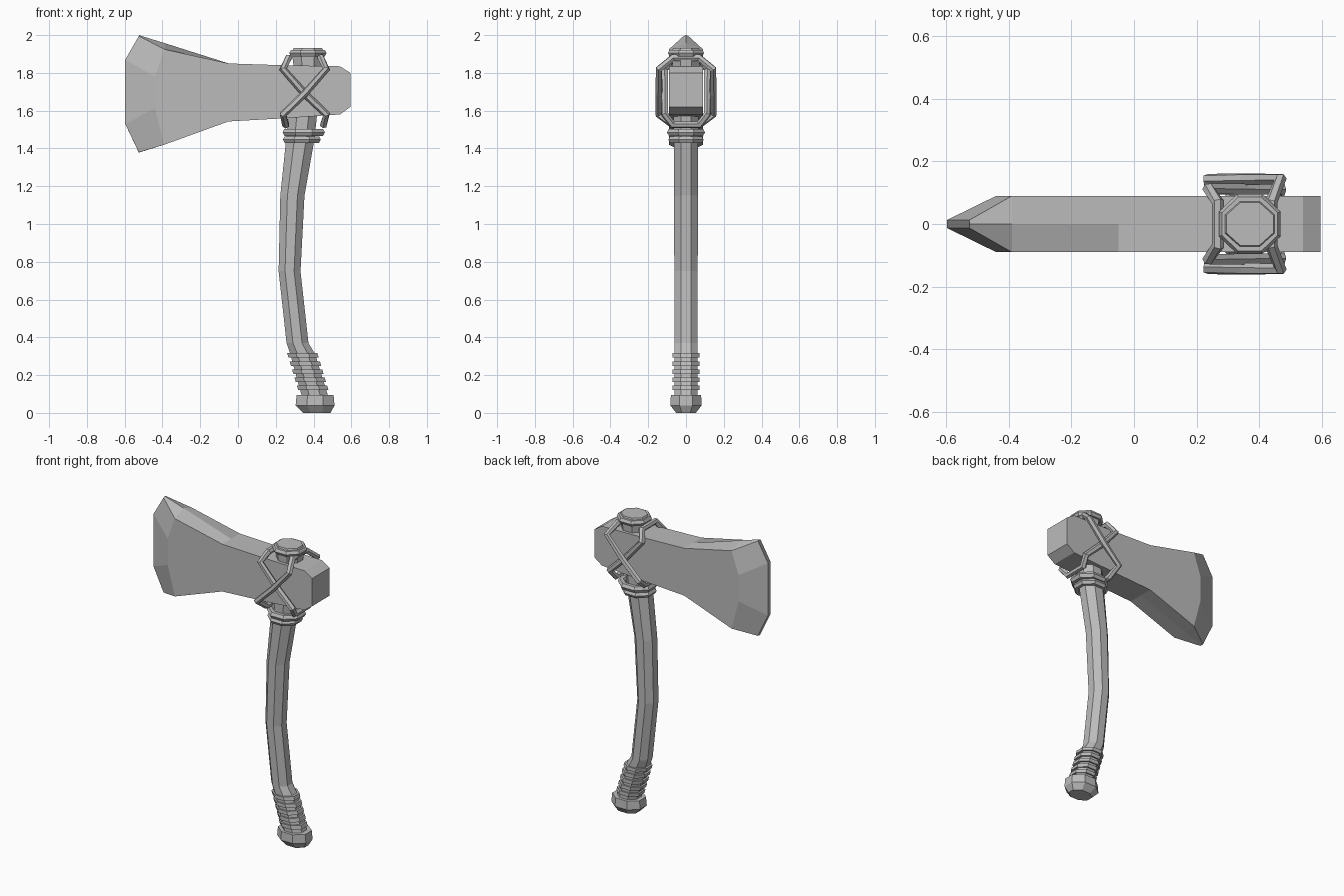
import bpy, bmesh, math

cube = bpy.data.objects.get("Cube")
if cube:
    bpy.data.objects.remove(cube, do_unlink=True)

grey = bpy.data.materials.new("plain_grey")
grey.use_nodes = True
GREY = (0.5, 0.5, 0.5, 1)
grey.diffuse_color = GREY
grey.node_tree.nodes["Principled BSDF"].inputs["Base Color"].default_value = GREY


def add_object(name, data):
    obj = bpy.data.objects.new(name, data)
    data.materials.append(grey)
    bpy.context.collection.objects.link(obj)
    return obj


def loft(name, rings):
    """Skin a series of equal-length rings and cap both ends."""
    bm = bmesh.new()
    rows = [[bm.verts.new(p) for p in ring] for ring in rings]
    n = len(rows[0])
    for a, b in zip(rows, rows[1:]):
        for i in range(n):
            j = (i + 1) % n
            bm.faces.new((a[i], a[j], b[j], b[i]))
    bm.faces.new(rows[0])
    bm.faces.new(rows[-1])
    bmesh.ops.recalc_face_normals(bm, faces=bm.faces)
    mesh = bpy.data.meshes.new(name)
    bm.to_mesh(mesh)
    bm.free()
    return add_object(name, mesh)


def octagon(x, z, ax, ay):
    """Level octagon with flats facing the axes; ax, ay are half widths."""
    k = 1 / math.cos(math.pi / 8)
    angles = [math.pi / 8 + i * math.pi / 4 for i in range(8)]
    return [(x + ax * k * math.cos(a), ay * k * math.sin(a), z) for a in angles]


def cord(name, points, radius):
    curve = bpy.data.curves.new(name, "CURVE")
    curve.dimensions = "3D"
    curve.bevel_depth = radius
    curve.bevel_resolution = 1
    spline = curve.splines.new("POLY")
    spline.points.add(len(points) - 1)
    for sp, p in zip(spline.points, points):
        sp.co = (*p, 1)
    spline.use_cyclic_u = True
    spline.use_smooth = False
    return add_object(name, curve)


# Axe head: stations from poll to cutting edge, each a side column plus ridges
def head_ring(t, column, top, bottom):
    front = [(x, -t, z) for x, z in column]
    back = [(x, t, z) for x, z in reversed(column)]
    return [(top[0], 0, top[1])] + front + [(bottom[0], 0, bottom[1])] + back


def straight(x, low, high):
    h = high - low
    column = [(x, high), (x, low + h * 0.7), (x, low + h * 0.3), (x, low)]
    return head_ring(0.09, column, (x, high), (x, low))


loft("axe_head", [
    straight(0.595, 1.62, 1.8),
    straight(0.54, 1.58, 1.835),
    straight(0.25, 1.56, 1.84),
    straight(-0.05, 1.543, 1.85),
    head_ring(0.09, [(-0.39, 1.925), (-0.44, 1.78), (-0.44, 1.61), (-0.39, 1.42)],
              (-0.39, 1.958), (-0.39, 1.425)),
    head_ring(0.013, [(-0.525, 1.995), (-0.597, 1.87), (-0.597, 1.53), (-0.525, 1.38)],
              (-0.525, 2.0), (-0.525, 1.378)),
])

# Curved handle running up through the head
loft("handle", [octagon(*s) for s in (
    (0.41, 0.08, 0.07, 0.062), (0.343, 0.31, 0.066, 0.062),
    (0.315, 0.37, 0.058, 0.062), (0.273, 0.75, 0.058, 0.062),
    (0.288, 1.15, 0.064, 0.063), (0.33, 1.45, 0.075, 0.065),
    (0.37, 1.83, 0.075, 0.07), (0.37, 1.91, 0.085, 0.075),
    (0.37, 1.932, 0.075, 0.068))])

# Pommel
loft("pommel", [octagon(*s) for s in (
    (0.417, 0, 0.073, 0.052), (0.408, 0.04, 0.103, 0.083),
    (0.408, 0.095, 0.098, 0.08))])

# Raised grip bands
for i in range(5):
    z = 0.12 + i * 0.043
    x = 0.405 - (z - 0.1) * 0.3
    loft("grip_band", [octagon(x, z, 0.08, 0.071),
                       octagon(x - 0.007, z + 0.024, 0.08, 0.071)])

# Cords wound around the neck and crown
cord("lower_neck_cord", octagon(0.338, 1.447, 0.082, 0.075), 0.02)
cord("upper_neck_cord", octagon(0.348, 1.485, 0.092, 0.08), 0.022)
cord("crown_cord", octagon(0.37, 1.905, 0.08, 0.077), 0.02)

# Two crossing lashings, mirrored about the handle
for name, side, y in (("lashing_a", -1, 0.112), ("lashing_b", 1, 0.143)):
    def at(dx, yy, z):
        return (0.353 + side * dx, yy, z)
    half = [(0.085, 0.07, 1.88), (0.115, y, 1.82), (0, y, 1.69),
            (-0.115, y, 1.58), (-0.1, 0.07, 1.525)]
    loop = [at(dx, -yy, z) for dx, yy, z in half]
    loop += [at(dx, yy, z) for dx, yy, z in reversed(half)]
    cord(name, loop, 0.02)
